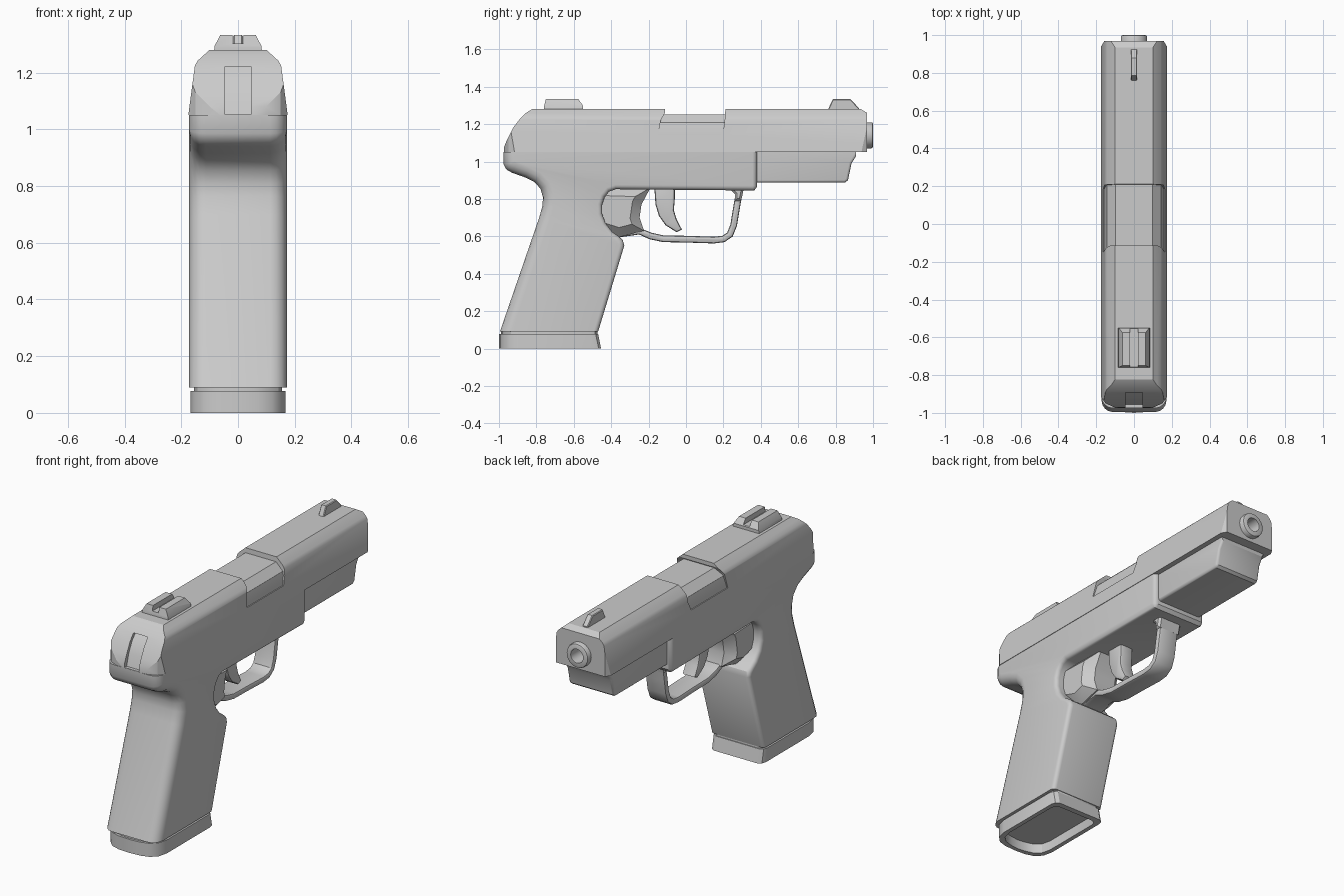
import bpy, bmesh, math

if "Cube" in bpy.data.objects:
    bpy.data.objects.remove(bpy.data.objects["Cube"])


def place(axis, a, b, d):
    return {'x': (d, a, b), 'y': (a, d, b), 'z': (a, b, d)}[axis]


def sym(half):
    """Close a right-hand half outline by mirroring it in x."""
    return half + [(-x, v) for x, v in reversed(half) if x > 1e-6]


def activate(ob):
    bpy.ops.object.select_all(action='DESELECT')
    ob.select_set(True)
    bpy.context.view_layer.objects.active = ob


def smooth(ob, angle=32):
    activate(ob)
    bpy.ops.object.shade_smooth_by_angle(angle=math.radians(angle))


def prism(name, pts, axis, lo, hi, bevel=0, segs=2, weight=None):
    """Extrude an outline along an axis; round the rims of its end caps."""
    bm = bmesh.new()
    ends = [[bm.verts.new(place(axis, a, b, d)) for a, b in pts] for d in (lo, hi)]
    caps = [bm.faces.new(e) for e in ends]
    n = len(pts)
    for i in range(n):
        j = (i + 1) % n
        bm.faces.new((ends[0][i], ends[0][j], ends[1][j], ends[1][i]))
    bmesh.ops.recalc_face_normals(bm, faces=bm.faces)
    if bevel:
        layer = bm.edges.layers.float.new('bevel_weight_edge')
        for e in {e for f in caps for e in f.edges}:
            m = (e.verts[0].co + e.verts[1].co) / 2
            e[layer] = weight(m) if weight else 1
    me = bpy.data.meshes.new(name)
    bm.to_mesh(me)
    bm.free()
    ob = bpy.data.objects.new(name, me)
    bpy.context.collection.objects.link(ob)
    if bevel:
        mod = ob.modifiers.new('round', 'BEVEL')
        mod.limit_method = 'WEIGHT'
        mod.width = bevel
        mod.segments = segs
        activate(ob)
        bpy.ops.object.modifier_apply(modifier=mod.name)
    smooth(ob)
    return ob


def boolean(ob, cutter, op='DIFFERENCE'):
    mod = ob.modifiers.new('cut', 'BOOLEAN')
    mod.operation, mod.object, mod.solver = op, cutter, 'EXACT'
    activate(ob)
    bpy.ops.object.modifier_apply(modifier=mod.name)
    bpy.data.objects.remove(cutter)


def circle(r, cz, n=24):
    return [(r * math.cos(2 * math.pi * i / n), cz + r * math.sin(2 * math.pi * i / n))
            for i in range(n)]


# Slide: cross-section trimmed by side and plan outlines
slide = prism('slide', sym([(.175, 1.05), (.17, 1.09), (.152, 1.225), (.142, 1.242), (.10, 1.28)]),
              'y', -1.02, .97)
side = [(-.975, 1.04), (-.972, 1.08), (-.955, 1.12), (-.925, 1.18), (-.89, 1.225), (-.855, 1.26),
        (-.82, 1.282), (-.80, 1.3), (.92, 1.3), (.935, 1.28), (.968, 1.26), (.968, 1.04)]
boolean(slide, prism('trim', side, 'x', -.3, .3), 'INTERSECT')
plan = sym([(0, -.978), (.1, -.972), (.15, -.95), (.18, -.91), (.18, .93), (.15, .98)])
boolean(slide, prism('trim', plan, 'z', .9, 1.4), 'INTERSECT')

# Port through the slide and recessed rear panel
port = [(-.15, 1.14), (.185, 1.14), (.205, 1.19), (.212, 1.3), (.212, 1.4), (-.11, 1.4),
        (-.113, 1.26), (-.135, 1.22)]
boolean(slide, prism('trim', port, 'x', -.3, .3))
panel = [(-1.1, 1.052), (-.955, 1.052), (-.935, 1.12), (-.905, 1.18), (-.868, 1.222), (-1.1, 1.222)]
boolean(slide, prism('trim', panel, 'x', -.046, .046))
boolean(slide, prism('trim', circle(.068, 1.14), 'y', .9, 1.1))
smooth(slide, 25)

prism('chamber_block', sym([(.16, 1.06), (.158, 1.14), (.143, 1.21), (.098, 1.252)]), 'y', -.16, .23)

# Barrel with bored muzzle
barrel = prism('barrel', circle(.07, 1.14), 'y', .85, 1.0, .01, 2)
boolean(barrel, prism('trim', circle(.04, 1.14), 'y', .9, 1.1))
smooth(barrel)

# Frame and grip in one silhouette, rounder along the back strap
frame_side = [(-.975, 1.05), (-.975, .985), (-.96, .957), (-.93, .94), (-.86, .915), (-.81, .89),
              (-.778, .855), (-.765, .81), (-.767, .765), (-.785, .70), (-.995, .09), (-.47, .09),
              (-.33, .55), (-.338, .58), (-.36, .60), (-.395, .625), (-.43, .67), (-.448, .72),
              (-.448, .77), (-.435, .81), (-.41, .84), (-.375, .852), (.365, .845), (.38, .865),
              (.38, 1.05)]


def frame_weight(m):
    if m.z > 1.04 or m.z < .1:
        return 0
    return 1 if m.y < -.7 else .4


prism('frame', frame_side, 'x', -.172, .172, .06, 4, frame_weight)

# Dust cover under the slide
prism('dust_cover', [(.3, 1.055), (.3, .888), (.85, .888), (.866, .9), (.885, .99), (.91, 1.03),
                     (.91, 1.055)], 'x', -.145, .145, .035, 3,
      lambda m: 0 if m.z > 1.04 else 1)

# Web behind the trigger
prism('trigger_web', [(-.5, .87), (-.5, .64), (-.36, .595), (-.225, .63), (-.248, .70),
                      (-.238, .77), (-.19, .86)], 'x', -.12, .12, .05, 1)

# Trigger guard: a strip of even thickness along a path
path = [(-.36, .612), (-.25, .628), (-.19, .602), (-.12, .587), (0, .585), (.15, .58), (.20, .586),
        (.235, .61), (.255, .66), (.268, .74), (.28, .81), (.29, .86)]
left, right = [], []
for i, (y, z) in enumerate(path):
    p, q = path[max(i - 1, 0)], path[min(i + 1, len(path) - 1)]
    dy, dz = q[0] - p[0], q[1] - p[1]
    k = .018 / math.hypot(dy, dz)
    left.append((y - dz * k, z + dy * k))
    right.append((y + dz * k, z - dy * k))
prism('trigger_guard', left + right[::-1], 'x', -.062, .062, .012, 2)
prism('guard_root', [(.225, .86), (.262, .825), (.262, .79), (.295, .79), (.31, .86)],
      'x', -.075, .075, .012, 1)

# Trigger
prism('trigger', [(-.17, .87), (-.163, .77), (-.145, .71), (-.11, .66), (-.05, .622), (-.022, .637),
                  (-.05, .69), (-.065, .74), (-.06, .80), (-.06, .87)],
      'x', -.042, .042, .012, 2)

# Base of the grip: recessed neck and hollow foot
base = [(0, -1.0), (.07, -.995), (.12, -.98), (.155, -.945), (.168, -.89), (.168, -.50),
        (.16, -.475), (.14, -.462)]


def inset(d):
    return sym([(max(x - d, 0), -.73 + (y + .73) * (1 - d / .27)) for x, y in base])


prism('grip_neck', inset(.012), 'z', .06, .1)
foot = prism('grip_foot', inset(0), 'z', 0, .078)
for v in foot.data.vertices:
    if v.co.y > -.52:
        v.co.y += .008 if v.co.z < .01 else -.008
boolean(foot, prism('trim', inset(.025), 'z', -.1, .055))
smooth(foot)

# Sights
prism('front_sight', [(.755, 1.27), (.785, 1.333), (.88, 1.333), (.925, 1.285), (.925, 1.27)],
      'x', -.017, .017, .004, 1)
rear = prism('rear_sight', sym([(.085, 1.27), (.082, 1.295), (.062, 1.333), (.02, 1.333), (.02, 1.303),
                                (0, 1.303)]), 'y', -.76, -.55)
boolean(rear, prism('trim', [(-.765, 1.2), (-.76, 1.29), (-.748, 1.34), (-.58, 1.34), (-.55, 1.298),
                             (-.545, 1.2)], 'x', -.2, .2), 'INTERSECT')
smooth(rear)
